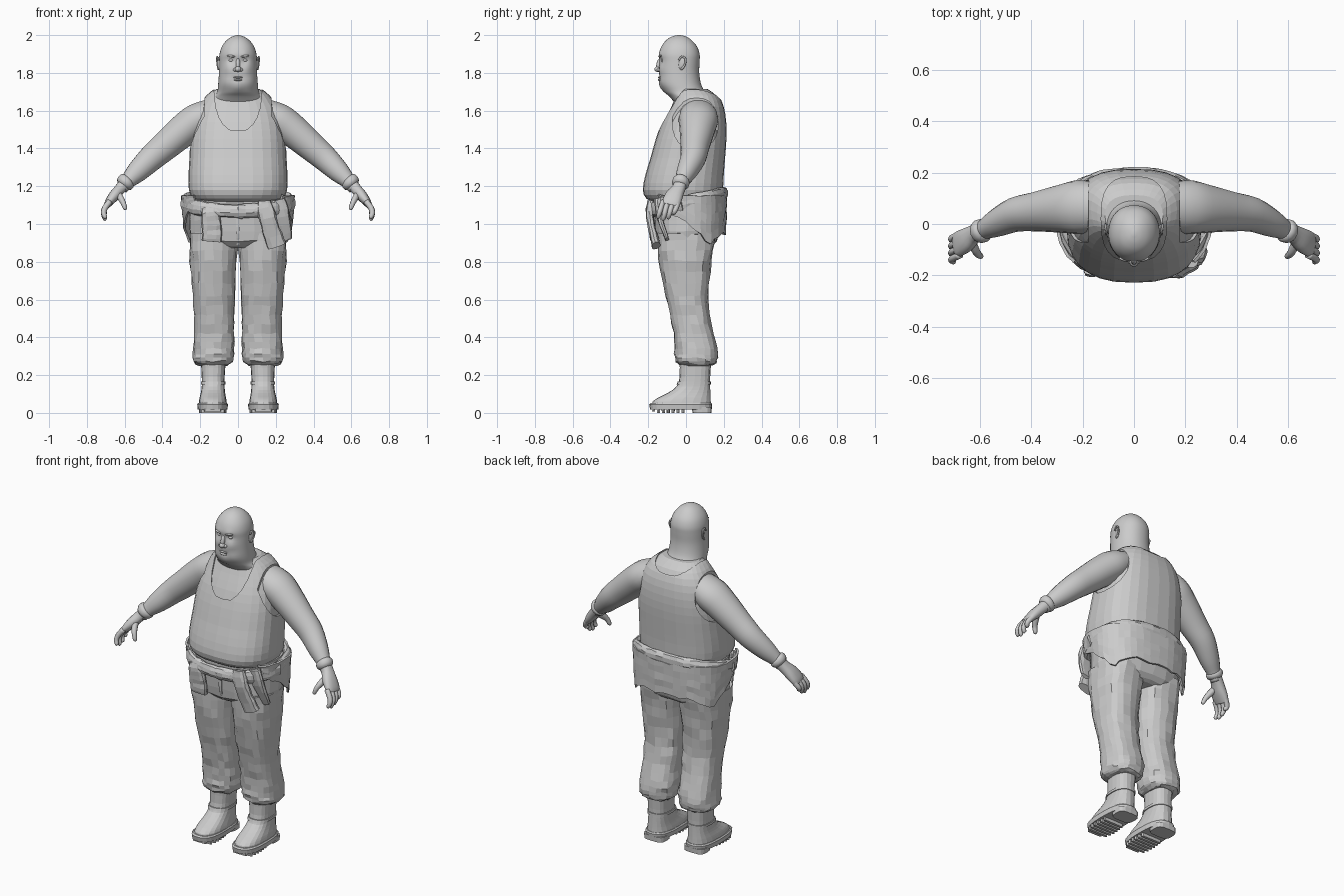
import bpy, bmesh, random
from math import sin, cos, pi, radians, exp
from mathutils import Vector

random.seed(4)
X, Y, Z = Vector((1, 0, 0)), Vector((0, 1, 0)), Vector((0, 0, 1))


def sup(t, e):
    """Point on a unit superellipse."""
    c, s = cos(t), sin(t)
    return (abs(c) ** (2 / e) * (1 if c >= 0 else -1), abs(s) ** (2 / e) * (1 if s >= 0 else -1))


def spline(rows, k):
    """Catmull-Rom resampling of rows of numbers."""
    out = []
    for i in range(len(rows) - 1):
        q = [rows[min(max(i + j, 0), len(rows) - 1)] for j in (-1, 0, 1, 2)]
        for j in range(k):
            t = j / k
            out.append([.5 * (2 * b + (c - a) * t + (2 * a - 5 * b + 4 * c - d) * t * t
                              + (3 * b - a - 3 * c + d) * t ** 3) for a, b, c, d in zip(*q)])
    return out + [list(rows[-1])]


def mirrored(ob):
    ob.modifiers.new("mirror", 'MIRROR').use_mirror_merge = False
    return ob


def skin(name, rings, mirror=False, wrap=True, caps=True, jitter=0):
    """Bridge a list of point rings into a mesh object."""
    bm = bmesh.new()
    vs = [[bm.verts.new(Vector(p) + Vector([random.uniform(-jitter, jitter) for _ in range(3)]))
           for p in r] for r in rings]
    n = len(vs[0])
    for a, b in zip(vs, vs[1:]):
        for i in range(n if wrap else n - 1):
            j = (i + 1) % n
            bm.faces.new((a[i], a[j], b[j], b[i]))
    if caps:
        bm.faces.new(vs[0][::-1])
        bm.faces.new(vs[-1])
    bmesh.ops.recalc_face_normals(bm, faces=bm.faces)
    me = bpy.data.meshes.new(name)
    bm.to_mesh(me)
    bm.free()
    ob = bpy.data.objects.new(name, me)
    bpy.context.collection.objects.link(ob)
    return mirrored(ob) if mirror else ob


def column(name, rows, n=24, e=2.3, k=2, inset=0, **kw):
    """Upright loft; rows are (z, x0, x1, y0, y1)."""
    rings = []
    for z, x0, x1, y0, y1 in spline(rows, k):
        rx, ry = (x1 - x0) / 2 - inset, (y1 - y0) / 2 - inset
        ps = [sup(2 * pi * i / n, e) for i in range(n)]
        rings.append([((x0 + x1) / 2 + rx * a, (y0 + y1) / 2 + ry * b, z) for a, b in ps])
    return skin(name, rings, **kw)


def tube(name, rows, n=14, e=2, k=3, side=Y, **kw):
    """Loft along a path; rows are (x, y, z, radius along side, other radius)."""
    rows = spline(rows, k)
    c = [Vector(r[:3]) for r in rows]
    rings = []
    for i, r in enumerate(rows):
        d = (c[min(i + 1, len(c) - 1)] - c[max(i - 1, 0)]).normalized()
        s = (side - d * side.dot(d)).normalized()
        u = d.cross(s)
        ps = [sup(2 * pi * j / n, e) for j in range(n)]
        rings.append([c[i] + s * r[3] * a + u * r[4] * b for a, b in ps])
    return skin(name, rings, **kw)


def blob(name, loc, size, rot=(0, 0, 0), mirror=False, seg=14):
    bpy.ops.mesh.primitive_uv_sphere_add(segments=seg, ring_count=8, radius=1, location=loc, rotation=rot)
    ob = bpy.context.object
    ob.name, ob.scale = name, size
    bpy.ops.object.transform_apply(location=True, rotation=True, scale=True)
    return mirrored(ob) if mirror else ob


# torso skin and tank top share one profile (z, half width, front, back)
trunk = [(z, -w, w, f, b) for z, w, f, b in [
    (1.115, .205, -.17, .175), (1.135, .24, -.21, .19), (1.18, .26, -.229, .196), (1.26, .262, -.215, .2),
    (1.35, .257, -.188, .207), (1.45, .252, -.16, .214), (1.54, .238, -.128, .213), (1.62, .21, -.09, .2),
    (1.68, .168, -.065, .172), (1.715, .125, -.06, .125)]]
column("torso", trunk, n=28, e=2.5, inset=.012)
shirt = column("tank_top", trunk, n=28, e=2.5, caps=False)
m = shirt.modifiers.new("thickness", 'SOLIDIFY')
m.thickness, m.offset = .013, -1

# cutters for the neckline and armholes
neck_cut = column("neck_cutter", [(1.45, -.128, .128, -.145, .185), (1.9, -.128, .128, -.145, .185)], e=2.8, k=1)
arm_cut = tube("armhole_cutter", [(.178, .05, 1.545, .122, .15), (.5, .05, 1.545, .122, .15)],
               n=24, e=2.3, k=1, mirror=True)
for cut in (neck_cut, arm_cut):
    cut.hide_render = True
    cut.display_type = 'WIRE'
    b = shirt.modifiers.new("opening", 'BOOLEAN')
    b.operation, b.object, b.solver = 'DIFFERENCE', cut, 'EXACT'

# head and thick neck
head = column("head", [(z, -w, w, f, b) for z, w, f, b in [
    (1.63, .155, -.05, .15), (1.675, .128, -.088, .122), (1.70, .11, -.115, .1), (1.74, .105, -.135, .08),
    (1.80, .101, -.142, .07), (1.86, .1, -.141, .072), (1.90, .098, -.143, .072), (1.94, .085, -.13, .058),
    (1.973, .06, -.105, .03), (1.992, .032, -.075, .002), (2.0, .006, -.045, -.03)]], n=48, e=2.15, k=4)
# sculpt: x, z, radius, push along y (eye sockets, brow, cheeks, mouth line, lip, chin)
dents = [(.036, 1.868, .017, .012), (.035, 1.892, .018, -.005), (.05, 1.82, .025, -.007),
         (.015, 1.768, .010, .007), (0, 1.752, .014, -.004), (0, 1.725, .025, -.008), (.06, 1.75, .03, -.006)]
for v in head.data.vertices:
    if v.co.y < -.06:
        for x, z, r, push in dents:
            v.co.y += push * exp(-((abs(v.co.x) - x) ** 2 + (v.co.z - z) ** 2) / (r * r))
blob("nose_bridge", (0, -.143, 1.845), (.012, .014, .035), (radians(-12), 0, 0))
blob("nose_tip", (0, -.15, 1.82), (.017, .017, .015))
blob("nostril", (.015, -.143, 1.816), (.011, .012, .01), mirror=True)
blob("eye", (.036, -.122, 1.867), (.014, .011, .009), mirror=True)
blob("eyebrow", (.037, -.138, 1.889), (.023, .008, .006), (0, radians(-8), radians(14)), mirror=True)
blob("upper_lip", (0, -.141, 1.776), (.026, .008, .005))
blob("lower_lip", (0, -.14, 1.763), (.022, .009, .006))
blob("ear", (.1, -.022, 1.85), (.008, .021, .036), (radians(-12), 0, radians(-18)), mirror=True)
tube("ear_rim", [(.106, -.038, 1.868, .004, .005), (.109, -.022, 1.886, .004, .005), (.112, -.002, 1.872, .004, .005),
                 (.109, -.008, 1.84, .004, .005), (.103, -.024, 1.82, .006, .007)], n=8, side=X, mirror=True)

# arms
tube("arm", [(.12, .065, 1.60, .09, .07), (.21, .066, 1.555, .105, .088), (.28, .06, 1.503, .095, .088),
             (.385, .048, 1.413, .077, .078), (.46, .037, 1.348, .068, .07), (.535, .003, 1.275, .054, .057),
             (.585, -.022, 1.225, .038, .04), (.615, -.035, 1.19, .032, .034)], n=18, mirror=True)

# gloves: cuff, palm, fingers, thumb
tube("glove_cuff", [(.583, -.022, 1.233, .038, .041), (.59, -.025, 1.226, .046, .049),
                    (.602, -.03, 1.212, .046, .047), (.61, -.033, 1.202, .036, .036)], mirror=True)
tube("glove_palm", [(.598, -.028, 1.215, .035, .034), (.625, -.04, 1.185, .036, .03), (.655, -.062, 1.15, .047, .029),
                    (.683, -.078, 1.115, .05, .022), (.694, -.084, 1.097, .044, .016)], e=2.4, mirror=True)
for i in range(4):
    y = -.04 - .027 * i
    tip = (1.05, 1.028, 1.02, 1.03)[i]
    tube(f"glove_finger_{i + 1}", [(.678, y, 1.12, .014, .016), (.704, y - .012, 1.085, .014, .015),
         (.711, y - .02, (1.085 + tip) / 2, .013, .014), (.703, y - .026, tip + .006, .011, .011),
         (.699, y - .027, tip, .005, .005)], n=8, mirror=True)
tube("glove_thumb", [(.635, -.06, 1.165, .017, .02), (.62, -.098, 1.135, .017, .019), (.607, -.118, 1.11, .014, .015),
                     (.597, -.126, 1.083, .011, .011), (.595, -.127, 1.075, .005, .005)], n=8, side=X, mirror=True)

# trousers: hips and legs with bunched cuffs
column("trouser_hips", [(.875, -.19, .19, -.11, .12), (.91, -.25, .25, -.155, .165), (1.02, -.258, .258, -.168, .19),
                        (1.14, -.25, .25, -.18, .19)], e=2.5, jitter=.004)
column("trouser_leg", [(.252, .055, .2, -.02, .14), (.262, .035, .228, -.045, .16), (.29, .024, .238, -.058, .168),
                       (.34, .02, .236, -.062, .168), (.42, .02, .233, -.066, .145), (.52, .018, .234, -.084, .122),
                       (.62, .016, .239, -.107, .117), (.75, .012, .25, -.133, .13), (.86, .004, .257, -.15, .146),
                       (.95, 0, .257, -.155, .16)], n=20, e=2.5, mirror=True, jitter=.005)
tube("trouser_fly", [(0, -.172, 1.05, .004, .012), (.0, -.165, .95, .004, .01), (0, -.14, .89, .004, .008)], side=Y, n=6)

# overalls rolled down at the waist
roll = []
for i in range(25):
    a, b = sup(radians(15 * i - 90), 2.3)
    roll.append((.278 * a, .005 + .196 * b, 1.115 + .045 * b, .036, .022))
tube("waist_roll", roll, n=10, k=2, side=Z, caps=False, jitter=.003)

# hanging jacket back with pointed side corners
levels = []
for k in range(6):
    ring = []
    for i in range(33):
        t = -132 + 8.25 * i
        at = abs(t)
        hem = .95 - .06 * max(0, 1 - abs(at - 62) / 30) + max(0, at - 62) * .0022 + .006 * sin(i * 2.1)
        a, b = sup(radians(90 - t), 2.5)
        f = k / 5
        w = 1 - .05 * f + .012 * sin(i * 1.3) * f
        ring.append((.302 * w * a, .005 + .212 * b * (1 - .02 * f), 1.15 + (hem - 1.15) * f))
    levels.append(ring)
jacket = skin("hanging_jacket", levels, wrap=False, caps=False, jitter=.003)
jacket.modifiers.new("thickness", 'SOLIDIFY').thickness = .012

# sleeves tied across the front, with hanging ends
for s, nm in ((1, "left"), (-1, "right")):
    tube(f"tied_sleeve_{nm}", [(s * .29, -.02, 1.11, .04, .016), (s * .225, -.135, 1.09, .042, .02),
         (s * .12, -.186, 1.075, .034, .018), (-s * .03, -.188, 1.06 + s * .008, .024, .014)],
         n=10, side=Z, jitter=.003)
tube("sleeve_end_right", [(-.155, -.182, 1.09, .04, .014), (-.145, -.188, 1.04, .05, .018), (-.138, -.178, .97, .054, .018),
                          (-.14, -.168, .91, .054, .02)], n=10, e=3, side=X, jitter=.003)
tube("sleeve_end_left", [(.14, -.188, 1.12, .035, .018), (.15, -.194, 1.06, .045, .02), (.175, -.178, .97, .048, .02),
                         (.205, -.158, .885, .05, .024)], n=10, e=3, side=X, jitter=.003)
tube("sleeve_fold_left", [(.215, -.15, 1.13, .035, .018), (.235, -.14, 1.04, .04, .016), (.262, -.1, .92, .025, .012)],
     n=10, e=3, side=X, jitter=.003)

# boots with welted soles and treads
column("boot", [(.03, .058, .21, -.184, .133), (.06, .06, .207, -.176, .131), (.082, .064, .203, -.145, .13),
                (.105, .068, .197, -.098, .129), (.14, .071, .192, -.05, .128), (.19, .071, .192, -.034, .128),
                (.28, .064, .197, -.034, .134)], n=20, e=2.5, mirror=True)
column("boot_sole", [(.018, .056, .213, -.19, .136), (.045, .053, .216, -.195, .139), (.052, .058, .21, -.186, .134)],
       n=24, e=2.7, k=1, mirror=True)
column("boot_heel", [(0, .068, .2, .035, .135), (.03, .066, .202, .03, .137)], n=16, e=3.5, k=1, mirror=True)
for i in range(7):
    y = -.172 + .026 * i
    w = (.045, .064, .071, .073, .073, .07, .066)[i]
    lift = .008 if i == 0 else 0
    column(f"boot_tread_{i + 1}", [(lift, .134 - w, .134 + w, y - .008, y + .008),
                                   (.025, .134 - w, .134 + w, y - .009, y + .009)], n=8, e=8, k=1, mirror=True)
column("boot_strap", [(.15, .066, .197, -.05, .132), (.165, .066, .197, -.044, .132)], n=20, e=2.5, k=1, mirror=True)

# soften only the skin and gloves
for ob in list(bpy.context.scene.objects):
    if ob.name.split("_")[0] in ("head", "nose", "nostril", "eye", "ear", "upper", "lower", "arm", "glove", "eyebrow"):
        for p in ob.data.polygons:
            p.use_smooth = True
